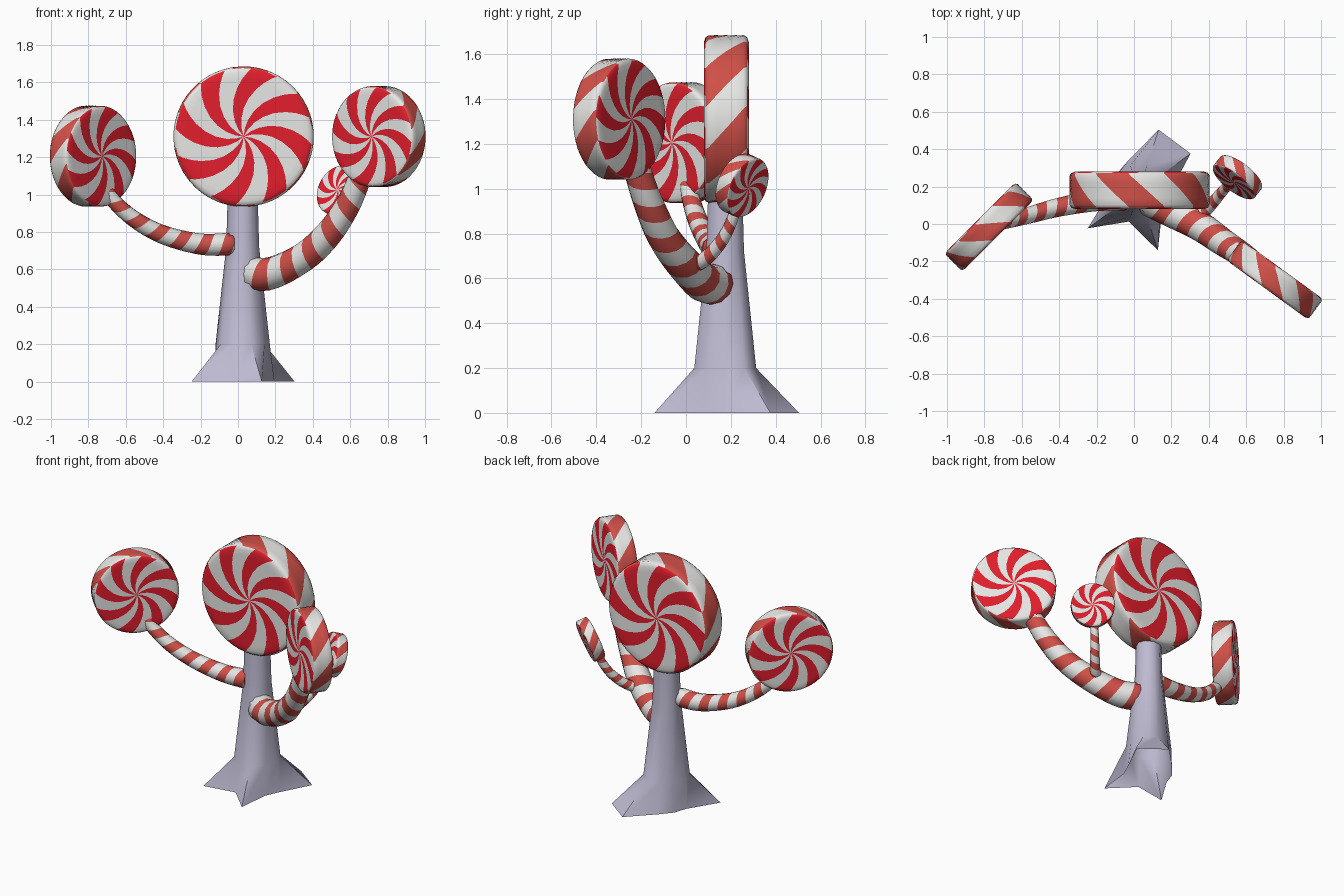
import bpy, bmesh, math
from mathutils import Vector

if "Cube" in bpy.data.objects:
    bpy.data.objects.remove(bpy.data.objects["Cube"])


def material(name, rgb):
    m = bpy.data.materials.new(name)
    m.diffuse_color = (*rgb, 1)
    m.use_nodes = True
    m.node_tree.nodes["Principled BSDF"].inputs["Base Color"].default_value = m.diffuse_color
    return m


WHITE = material("candy_white", (0.80, 0.80, 0.79))
FACE_RED = material("swirl_red", (0.76, 0.013, 0.026))
STRIPE_RED = material("stripe_red", (0.63, 0.08, 0.065))
LILAC = material("trunk_lilac", (0.52, 0.50, 0.65))


def finish(name, bm, mats, angle=40):
    bmesh.ops.remove_doubles(bm, verts=bm.verts, dist=1e-5)
    bmesh.ops.recalc_face_normals(bm, faces=bm.faces)
    me = bpy.data.meshes.new(name)
    bm.to_mesh(me)
    bm.free()
    for m in mats:
        me.materials.append(m)
    ob = bpy.data.objects.new(name, me)
    bpy.context.collection.objects.link(ob)
    bpy.ops.object.select_all(action='DESELECT')
    ob.select_set(True)
    bpy.context.view_layer.objects.active = ob
    bpy.ops.object.shade_smooth_by_angle(angle=math.radians(angle))
    return ob


# Trunk: ten-sided rings, with the bottom ring pulled out into roots
def trunk():
    bm = bmesh.new()
    roots = [.17, .343, .346, .175, .15, .15, .337, .17, .332, .157]
    rings = []
    for z, radii in [(0, roots), (.2, [.145] * 10), (.72, [.088] * 10), (1.0, [.08] * 10)]:
        rings.append([bm.verts.new((.025 + r * math.cos(math.radians(36 * k)),
                                    .175 + r * math.sin(math.radians(36 * k)), z))
                      for k, r in enumerate(radii)])
    for a, b in zip(rings, rings[1:]):
        for k in range(10):
            bm.faces.new((a[k], a[(k + 1) % 10], b[(k + 1) % 10], b[k]))
    bm.faces.new(rings[-1])
    finish("trunk", bm, [LILAC], 50)


# Round candy: lathe whose rings are twisted so the columns follow the stripes
def candy(name, centre, radius, half, turn, tilt=0):
    n = 48
    bm = bmesh.new()
    faces = [0, .12, .25, .4, .55, .7, .82, .92]
    prof = [(f, -1, 50 * (1 - f)) for f in faces]
    prof += [(.975, -.93, 1), (1, -.78, 3)]
    prof += [(1, y, 16.5 + 17 * y) for y in (-.4, 0, .4)]
    prof += [(1, .78, 30), (.975, .93, 32)]
    prof += [(f, 1, 33 - 50 * (1 - f)) for f in reversed(faces)]
    rings = []
    for r, y, tw in prof:
        ring = []
        for c in range(n):
            a = math.radians(360 * c / n + tw)
            ring.append(bm.verts.new((radius * r * math.cos(a), half * y, radius * r * math.sin(a))))
        rings.append(ring)
    last = len(rings) - 1
    for i in range(last):
        on_face = i < 8 or i >= last - 8
        for c in range(n):
            d = (c + 1) % n
            f = bm.faces.new((rings[i][c], rings[i][d], rings[i + 1][d], rings[i + 1][c]))
            if on_face:
                f.material_index = 1 if ((c - 8) % n) // 3 % 2 == 0 else 0
            else:
                f.material_index = 0 if ((c + 3) % n) // 4 % 2 == 0 else 2
    ob = finish(name, bm, [WHITE, FACE_RED, STRIPE_RED])
    ob.location = centre
    ob.rotation_euler = (math.radians(tilt), 0, math.radians(turn))


def smooth_path(points, steps=16):
    p = [Vector(q) for q in points]
    p = [2 * p[0] - p[1]] + p + [2 * p[-1] - p[-2]]
    out = []
    for a, b, c, d in zip(p, p[1:], p[2:], p[3:]):
        for k in range(steps):
            t = k / steps
            out.append(.5 * (2 * b + (c - a) * t + (2 * a - 5 * b + 4 * c - d) * t * t
                             + (3 * b - a - 3 * c + d) * t ** 3))
    return out + [p[-2]]


# Branch: tapered tube whose grid winds in a helix, so stripes follow the faces
def branch(name, points, r0, r1, period):
    n, sub = 12, 4
    path = smooth_path(points)
    dist = [0]
    for a, b in zip(path, path[1:]):
        dist.append(dist[-1] + (b - a).length)
    total = dist[-1]
    step = period / sub

    def at(s, angle):
        k = next((i for i in range(1, len(dist)) if dist[i] >= s), len(dist) - 1)
        t = (s - dist[k - 1]) / (dist[k] - dist[k - 1])
        tan = (path[k] - path[k - 1]).normalized()
        side = tan.cross(Vector((0, 0, 1))).normalized()
        up = side.cross(tan)
        r = r0 + (r1 - r0) * s / total
        r *= min(1, .72 + .28 * s / (.35 * r0))   # softened end
        return path[k - 1].lerp(path[k], t) + r * (math.cos(angle) * side + math.sin(angle) * up)

    bm = bmesh.new()
    rows = math.ceil(total / step) + sub
    grid = []
    for i in range(-sub, rows + 1):
        row = []
        for j in range(n + 1):
            s = min(max((i + sub * j / n) * step, 0), total)
            row.append(bm.verts.new(at(s, 2 * math.pi * j / n)))
        grid.append(row)
    for i in range(len(grid) - 1):
        for j in range(n):
            f = bm.faces.new((grid[i][j], grid[i][j + 1], grid[i + 1][j + 1], grid[i + 1][j]))
            f.material_index = (i // (sub // 2)) % 2
    bmesh.ops.remove_doubles(bm, verts=bm.verts, dist=1e-5)
    bmesh.ops.holes_fill(bm, edges=[e for e in bm.edges if e.is_boundary], sides=0)
    finish(name, bm, [WHITE, STRIPE_RED], 50)


trunk()
branch("left_branch", [(-.02, .135, .735), (-.2, .125, .735), (-.4, .09, .785),
                       (-.55, .05, .865), (-.66, .02, .96), (-.70, .01, 1.02)], .062, .038, .13)
branch("right_branch", [(.05, .15, .575), (.18, .08, .58), (.35, -.01, .665), (.48, -.1, .785),
                        (.58, -.165, .93), (.64, -.21, 1.06), (.66, -.225, 1.12)], .092, .06, .165)
branch("small_branch", [(.33, .02, .65), (.4, .09, .69), (.46, .16, .77),
                        (.50, .205, .86), (.52, .225, .93)], .036, .024, .085)

candy("top_candy", (.03, .18, 1.31), .375, .10, 0)
candy("left_candy", (-.775, -.015, 1.205), .27, .068, 45)
candy("right_candy", (.753, -.298, 1.31), .27, .068, -36)
candy("small_candy", (.553, .25, 1.015), .14, .038, -38, -20)
